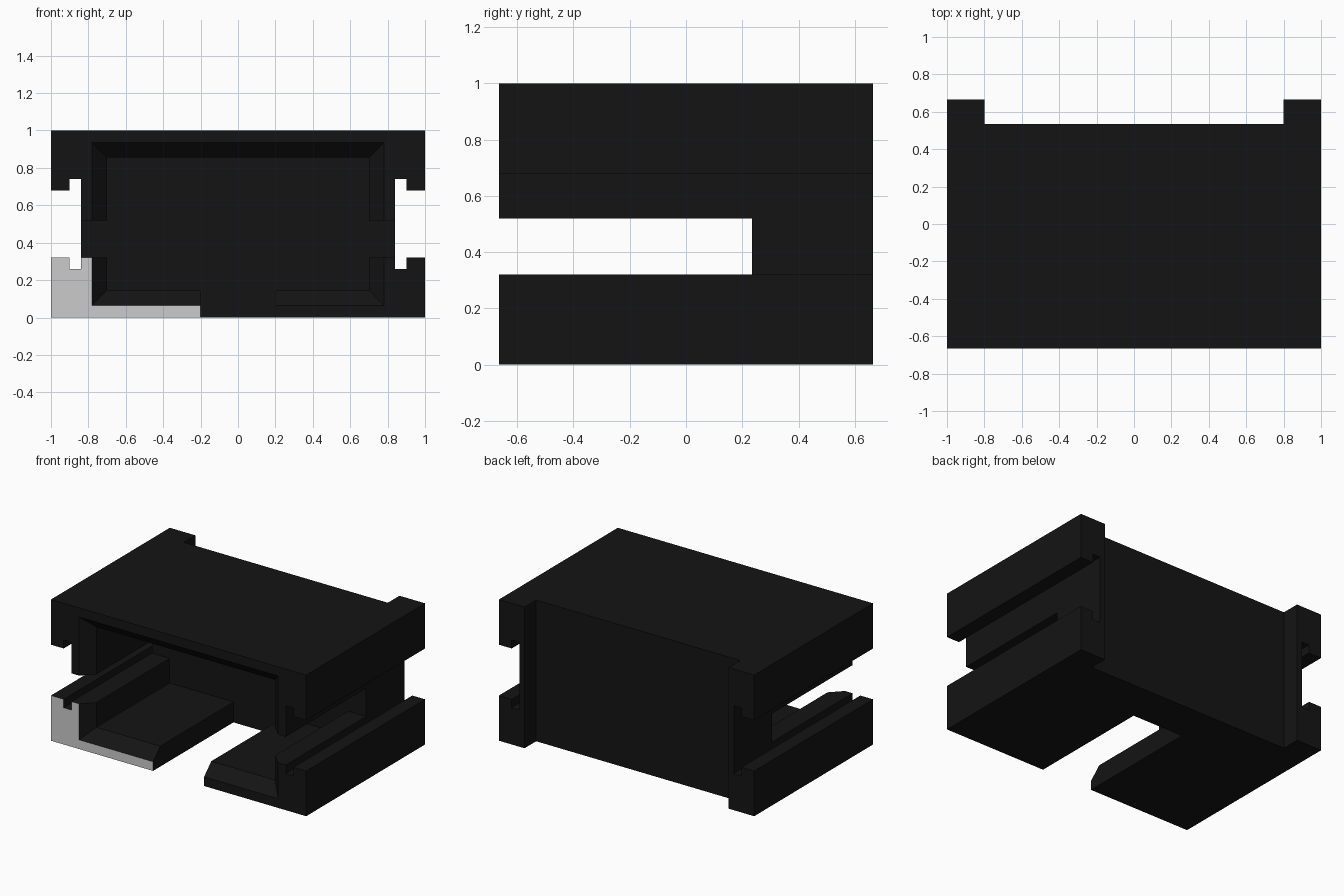
import bpy, bmesh

if "Cube" in bpy.data.objects:
    bpy.data.objects.remove(bpy.data.objects["Cube"])

Y0, Y1 = -0.665, 0.665      # front and back planes
CAVITY_BACK = 0.235         # depth reached by cavity, notch and side windows


def make_object(name, bm):
    bmesh.ops.recalc_face_normals(bm, faces=bm.faces)
    mesh = bpy.data.meshes.new(name)
    bm.to_mesh(mesh)
    bm.free()
    obj = bpy.data.objects.new(name, mesh)
    bpy.context.collection.objects.link(obj)
    return obj


def loft(name, rings):
    """Join matching (x, y, z) rings into a closed solid."""
    bm = bmesh.new()
    loops = [[bm.verts.new(p) for p in ring] for ring in rings]
    for a, b in zip(loops, loops[1:]):
        for i in range(len(a)):
            j = (i + 1) % len(a)
            bm.faces.new((a[i], a[j], b[j], b[i]))
    bm.faces.new(loops[0])
    bm.faces.new(loops[-1])
    return make_object(name, bm)


def rect(x, z0, z1, y):
    return [(-x, y, z0), (x, y, z0), (x, y, z1), (-x, y, z1)]


def box(name, x, z0, z1, y0, y1):
    return loft(name, [rect(x, z0, z1, y0), rect(x, z0, z1, y1)])


# Housing: profile with undercut rail slots in both sides, extruded front to back
right = [(1, 0), (1, 0.32), (0.9, 0.32), (0.9, 0.26), (0.84, 0.26),
         (0.84, 0.74), (0.9, 0.74), (0.9, 0.68), (1, 0.68), (1, 1)]
profile = right + [(-x, z) for x, z in reversed(right)]
housing = loft("connector_housing", [[(x, y, z) for x, z in profile] for y in (Y0, Y1)])

# Cutters: chamfered front cavity, floor notch, side windows, rear recess
ch = 0.08
e = 0.04
cutters = [
    loft("cavity_cutter", [
        rect(0.78 + e, 0.065 - e, 0.935 + e, Y0 - e),
        rect(0.70, 0.145, 0.855, Y0 + ch),
        rect(0.70, 0.145, 0.855, CAVITY_BACK)]),
    box("notch_cutter", 0.2, -0.2, 0.4, Y0 - 0.2, CAVITY_BACK),
    box("window_cutter", 0.87, 0.32, 0.52, Y0 - 0.2, CAVITY_BACK),
    box("rear_recess_cutter", 0.8, -0.2, 1.2, 0.535, 1.0),
]
bpy.context.view_layer.objects.active = housing
for cutter in cutters:
    cutter.hide_render = True
    mod = housing.modifiers.new(cutter.name, 'BOOLEAN')
    mod.operation = 'DIFFERENCE'
    mod.solver = 'EXACT'
    mod.object = cutter
    bpy.ops.object.modifier_apply(modifier=mod.name)
    bpy.data.objects.remove(cutter)

# Black plastic, with one grey marker face at the lower left of the front
housing.data.materials.clear()
for name, value in (("black_plastic", 0.007), ("grey_face", 0.8)):
    mat = bpy.data.materials.new(name)
    mat.diffuse_color = (value, value, value, 1)
    mat.use_nodes = True
    mat.node_tree.nodes["Principled BSDF"].inputs["Base Color"].default_value = mat.diffuse_color
    housing.data.materials.append(mat)
for face in housing.data.polygons:
    c = face.center
    front = face.normal.y < -0.99 and abs(c.y - Y0) < 0.001
    face.material_index = 1 if front and c.x < -0.2 and c.z < 0.33 else 0
